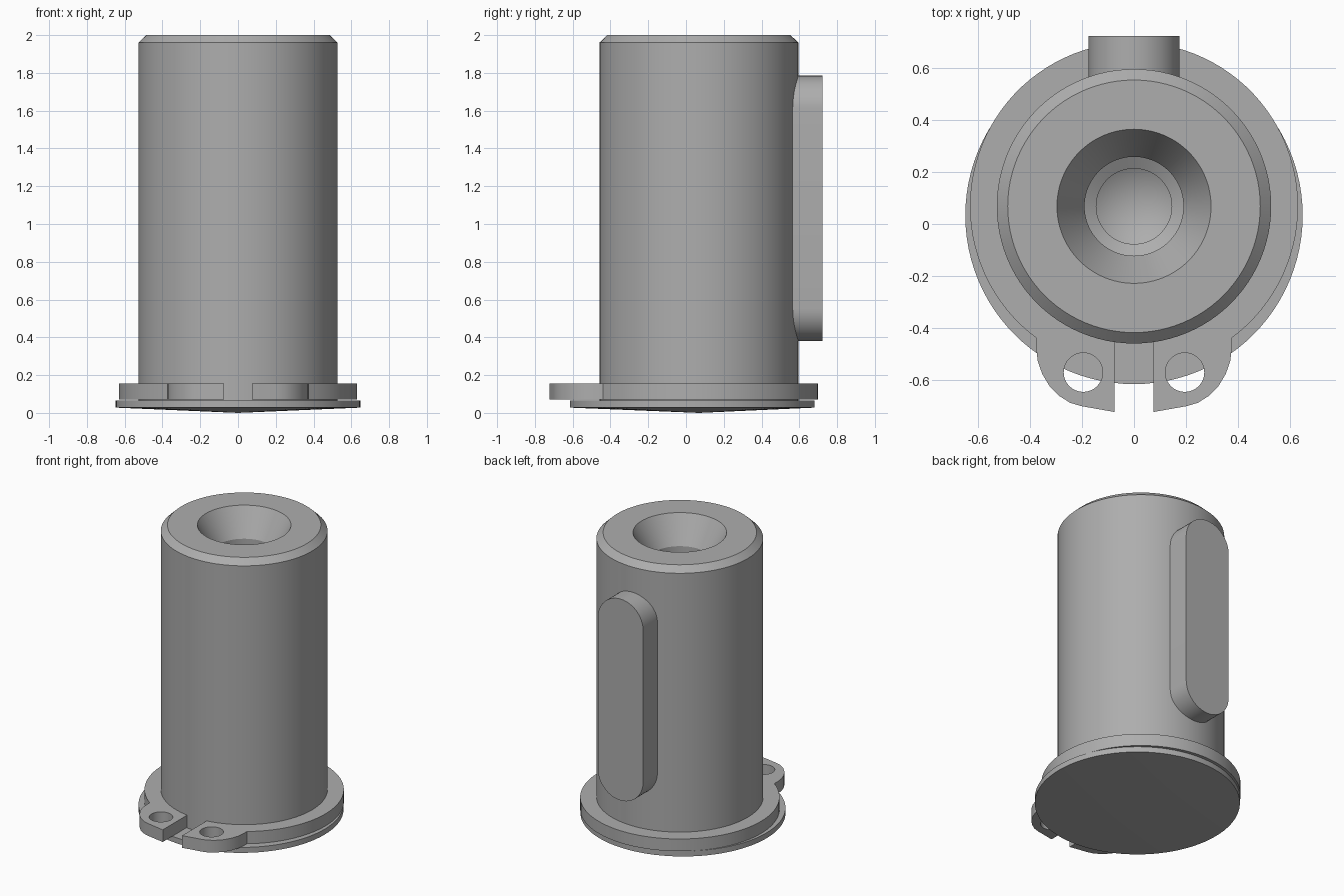
import bpy, bmesh, math

if "Cube" in bpy.data.objects:
    bpy.data.objects.remove(bpy.data.objects["Cube"])

SEG = 96
SHAFT_Y = 0.068          # shaft axis offset in y
SHAFT_R = 0.527

steel = bpy.data.materials.new("plain_grey")
steel.diffuse_color = (0.42, 0.42, 0.42, 1)
steel.use_nodes = True
steel.node_tree.nodes["Principled BSDF"].inputs["Base Color"].default_value = steel.diffuse_color


def select_only(obj):
    bpy.ops.object.select_all(action='DESELECT')
    obj.select_set(True)
    bpy.context.view_layer.objects.active = obj


def finish(obj):
    obj.data.materials.clear()
    obj.data.materials.append(steel)
    select_only(obj)
    bpy.ops.object.shade_smooth_by_angle(angle=math.radians(25))


def lathe(name, profile, cy):
    """Revolve (radius, z) points; zero radius gives a single pole vertex."""
    bm = bmesh.new()
    rings = []
    for r, z in profile:
        if r == 0:
            rings.append([bm.verts.new((0, cy, z))] * SEG)
        else:
            rings.append([bm.verts.new((r * math.cos(2 * math.pi * i / SEG),
                                        cy + r * math.sin(2 * math.pi * i / SEG), z))
                          for i in range(SEG)])
    for a, b in zip(rings, rings[1:]):
        for i in range(SEG):
            j = (i + 1) % SEG
            bm.faces.new(list(dict.fromkeys((a[i], a[j], b[j], b[i]))))
    bmesh.ops.recalc_face_normals(bm, faces=bm.faces)
    mesh = bpy.data.meshes.new(name)
    bm.to_mesh(mesh)
    bm.free()
    obj = bpy.data.objects.new(name, mesh)
    bpy.context.collection.objects.link(obj)
    finish(obj)
    return obj


def plate(name, loops, thickness):
    """Filled flat outline, inner loops become holes, extruded about z = 0."""
    curve = bpy.data.curves.new(name, 'CURVE')
    curve.dimensions = '2D'
    curve.fill_mode = 'BOTH'
    curve.extrude = thickness / 2
    for pts in loops:
        spline = curve.splines.new('POLY')
        spline.points.add(len(pts) - 1)
        for p, (x, y) in zip(spline.points, pts):
            p.co = (x, y, 0, 1)
        spline.use_cyclic_u = True
    obj = bpy.data.objects.new(name, curve)
    bpy.context.collection.objects.link(obj)
    select_only(obj)
    bpy.ops.object.convert(target='MESH')
    obj = bpy.context.view_layer.objects.active
    bm = bmesh.new()
    bm.from_mesh(obj.data)
    bmesh.ops.remove_doubles(bm, verts=bm.verts, dist=1e-5)
    bmesh.ops.recalc_face_normals(bm, faces=bm.faces)
    bm.to_mesh(obj.data)
    bm.free()
    finish(obj)
    return obj


def arc(cx, cy, r, start, end, n):
    return [(cx + r * math.cos(start + (end - start) * i / n),
             cy + r * math.sin(start + (end - start) * i / n)) for i in range(n + 1)]


# Shaft with chamfered end and a stepped centre bore
lathe("shaft", [(0, 0.035), (SHAFT_R, 0.035), (SHAFT_R, 1.96), (0.485, 2.0),
                (0.296, 2.0), (0.19, 1.815), (0.19, 1.717), (0.145, 1.691),
                (0.145, 0.765), (0, 0.68)], SHAFT_Y)

# Base disc with a very shallow conical underside, its tip under the shaft axis
disc = lathe("base_disc", [(0, 0), (0.648, 0.028), (0.648, 0.066), (0, 0.066)], 0.033)
disc.data.vertices[0].co.y = SHAFT_Y

# Key: slot-shaped bar standing out of the back of the shaft
kr, lo, hi = 0.175, 0.38 + 0.175, 1.785 - 0.175
key = plate("shaft_key", [arc(0, hi, kr, 0, math.pi, 24)
                          + arc(0, lo, kr, math.pi, 2 * math.pi, 24)], 0.352)
key.rotation_euler = (math.pi / 2, 0, 0)
key.location = (0, 0.722 - 0.176, 0)

# Retaining ring: open ring with two pierced lugs at the front
ring_r, inner_r, gap = 0.63, 0.505, 0.075
join = math.asin(0.375 / ring_r)
inner = math.asin(gap / inner_r)
lug = [(0.375, -0.48), (0.37, -0.525), (0.353, -0.575), (0.325, -0.622),
       (0.288, -0.66), (0.245, -0.687), (0.2, -0.7), (gap, -0.722)]
down = -math.pi / 2
outline = (arc(0, SHAFT_Y, ring_r, down + join, down + 2 * math.pi - join, 80)
           + [(-x, y) for x, y in lug]
           + arc(0, SHAFT_Y, inner_r, down + 2 * math.pi - inner, down + inner, 80)
           + lug[::-1])
holes = [arc(s * 0.195, -0.57, 0.075, 0, 2 * math.pi, 32)[:-1] for s in (-1, 1)]
ring = plate("retaining_ring", [outline] + holes, 0.085)
ring.location.z = 0.1125
